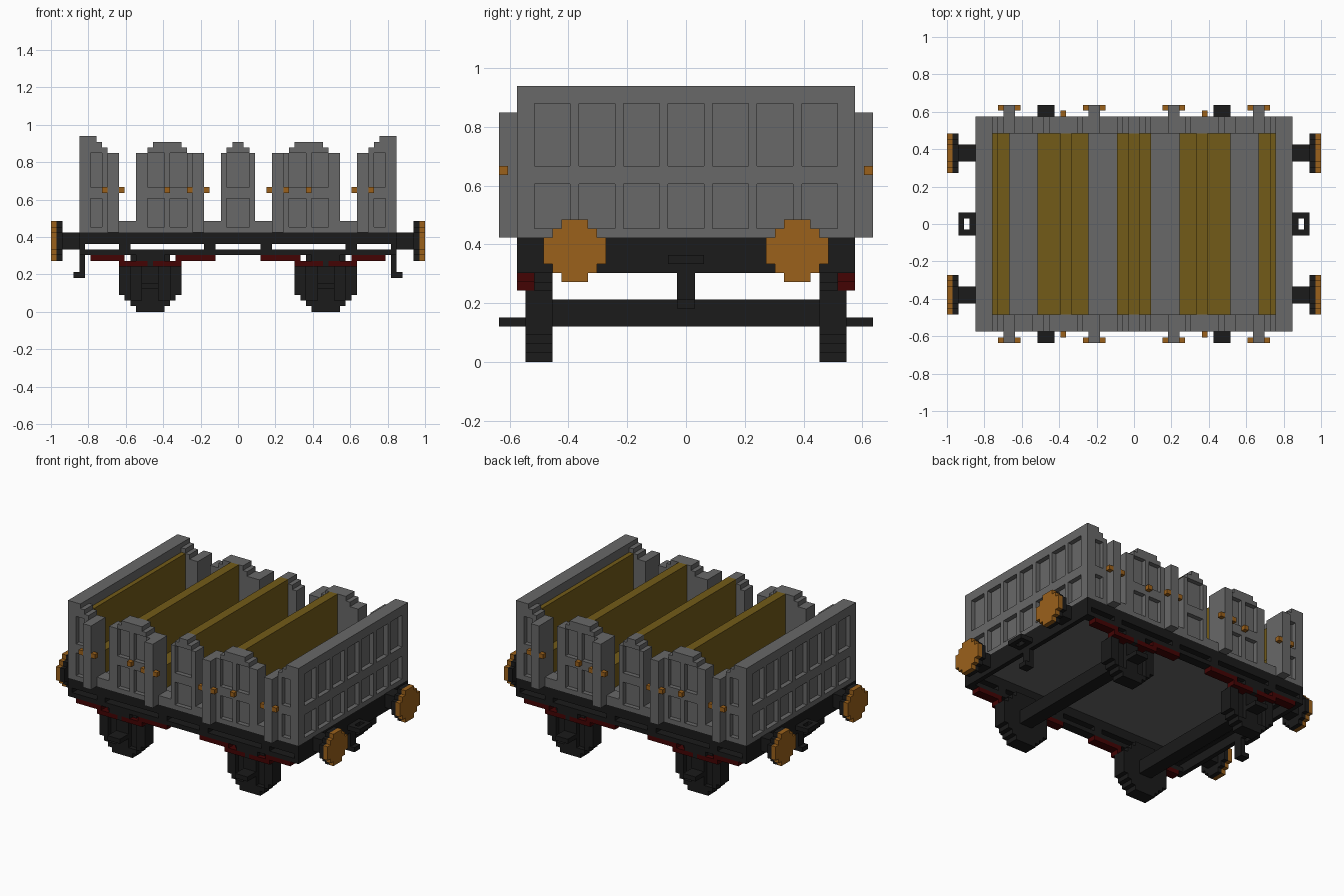
import bpy, bmesh

if "Cube" in bpy.data.objects:
    bpy.data.objects.remove(bpy.data.objects["Cube"], do_unlink=True)

U = 1 / 33  # size of one building block


def material(name, rgb):
    m = bpy.data.materials.new(name)
    m.use_nodes = True
    m.diffuse_color = (*rgb, 1)
    bsdf = m.node_tree.nodes["Principled BSDF"]
    bsdf.inputs["Base Color"].default_value = (*rgb, 1)
    bsdf.inputs["Roughness"].default_value = 0.8
    return m


GREY = material("grey paint", (0.138, 0.138, 0.138))
BLACK = material("black iron", (0.0105, 0.0105, 0.0105))
BRASS = material("orange brass", (0.33, 0.12, 0.011))
WOOD = material("olive wood", (0.17, 0.104, 0.009))
RED = material("dark red", (0.056, 0.001, 0.001))


def box(x0, x1, y0, y1, z0, z1):
    return {(x, y, z) for x in range(x0, x1) for y in range(y0, y1) for z in range(z0, z1)}


def mirror(cells, axis):
    out = set(cells)
    for c in cells:
        c = list(c)
        c[axis] = -1 - c[axis]
        out.add(tuple(c))
    return out


def both(cells):
    return mirror(mirror(cells, 0), 1)


def build(name, cells, mat):
    """Skin a set of blocks with its outer faces and merge the flat areas."""
    bm = bmesh.new()
    verts = {}

    def vert(p):
        if p not in verts:
            verts[p] = bm.verts.new([v * U for v in p])
        return verts[p]

    for c in sorted(cells):
        for a in range(3):
            b, d = (a + 1) % 3, (a + 2) % 3
            for side in (0, 1):
                n = list(c)
                n[a] += 2 * side - 1
                if tuple(n) in cells:
                    continue
                quad = []
                for i, j in ((0, 0), (1, 0), (1, 1), (0, 1)):
                    p = list(c)
                    p[a] += side
                    p[b] += i
                    p[d] += j
                    quad.append(vert(tuple(p)))
                bm.faces.new(quad if side else quad[::-1])
    bmesh.ops.dissolve_limit(bm, angle_limit=0.02, verts=bm.verts[:], edges=bm.edges[:])
    bmesh.ops.triangulate(bm, faces=[f for f in bm.faces if len(f.verts) > 4])
    me = bpy.data.meshes.new(name)
    bm.to_mesh(me)
    bm.free()
    me.materials.append(mat)
    ob = bpy.data.objects.new(name, me)
    bpy.context.collection.objects.link(ob)
    return ob


# Side walls with stepped door tops as (from x, to x, height), and end walls
walls = box(-28, -25, -19, 0, 14, 31)
for x0, x1, top in ((-25, -24, 30), (-24, -23, 29), (-23, -21, 28),
                    (-21, -18, 16), (-18, -16, 28), (-16, -15, 29), (-15, -10, 30),
                    (-10, -9, 29), (-9, -6, 28), (-6, -3, 16), (-3, -2, 28),
                    (-2, -1, 29), (-1, 0, 30)):
    walls |= box(x0, x1, -19, -16, 14, top)
for x in (-23, -8):  # door pillars
    walls |= box(x, x + 2, -21, -16, 14, 28)

# Sunk panels in the sides and the ends
panels = set()
for x0, x1 in ((-26, -24), (-16, -13), (-12, -9), (-2, 0)):
    panels |= box(x0, x1, -19, -18, 15, 20) | box(x0, x1, -19, -18, 22, 28)
for y in range(-17, 17, 5):
    panels |= box(-28, -27, y, y + 4, 15, 20) | box(-28, -27, y, y + 4, 22, 29)
build("body_walls", both(walls) - both(panels), GREY)
build("floor", box(-25, 25, -16, 16, 14, 15), GREY)

# Benches: seat plus backrest
bench = box(-25, -24, -16, 16, 15, 29) | box(-24, -22, -16, 16, 15, 20)
bench |= box(-17, -8, -16, 16, 15, 20) | box(-13, -11, -16, 16, 15, 30)
bench |= box(-3, 0, -16, 16, 15, 20) | box(-1, 0, -16, 16, 15, 30)
build("benches", mirror(bench, 0), WOOD)

# Brass hinges at the pillar tips and a door knob
handles = box(-13, -12, -20, -19, 21, 22)
for x in (-24, -21, -9, -6):
    handles |= box(x, x + 1, -21, -20, 21, 22)
build("door_handles", both(handles), BRASS)

# Chassis: open rectangle of beams, lower rails and posts
frame = box(-28, 0, -19, -17, 12, 14) | box(-28, -26, -19, 0, 12, 14)
frame |= box(-28, 0, -19, -17, 10, 11) | box(-28, -27, -19, 0, 10, 12)
for x in (-21, -6):
    frame |= box(x, x + 2, -19, -17, 11, 12)
build("chassis", both(frame), BLACK)

# Leaf springs and their hangers
spring = box(-26, -20, -19, -17, 9, 10) | box(-11, -4, -19, -17, 9, 10)
spring |= box(-21, -16, -19, -17, 8, 9) | box(-15, -10, -19, -17, 8, 9)
build("leaf_springs", both(spring), RED)
hanger = box(-18, -13, -19, -17, 9, 10) | box(-16, -15, -19, -17, 8, 9)
build("spring_hangers", both(hanger), BLACK)

# Wheels: blocky discs, sunk around a central bar
wheel = {(x, y, z) for x in range(-21, -10) for y in range(-18, -15) for z in range(11)
         if (x + 16) ** 2 + (z - 5) ** 2 <= 30}
wheel -= box(-19, -17, -18, -17, 2, 9) | box(-14, -12, -18, -17, 2, 9)
build("wheels", both(wheel), BLACK)

# Axles and axle ends
axle = box(-17, -14, -15, 0, 4, 7) | box(-17, -14, -21, -18, 4, 5)
build("axles", both(axle), BLACK)


# Buffers: shank, backing plate and brass face
def disc(x):
    return (box(x, x + 1, -16, -9, 11, 14) | box(x, x + 1, -15, -10, 10, 15)
            | box(x, x + 1, -14, -11, 9, 16))


build("buffer_shanks", both(box(-31, -28, -14, -11, 11, 14) | disc(-32)), BLACK)
build("buffer_faces", both(disc(-33)), BRASS)

# Coupling rings and hanging hooks
ring = box(-31, -28, -2, 2, 11, 12) - box(-30, -29, -1, 1, 11, 12)
hook = box(-28, -27, -1, 1, 6, 10) | box(-29, -28, -1, 1, 6, 7)
build("couplings", mirror(ring | hook, 0), BLACK)
